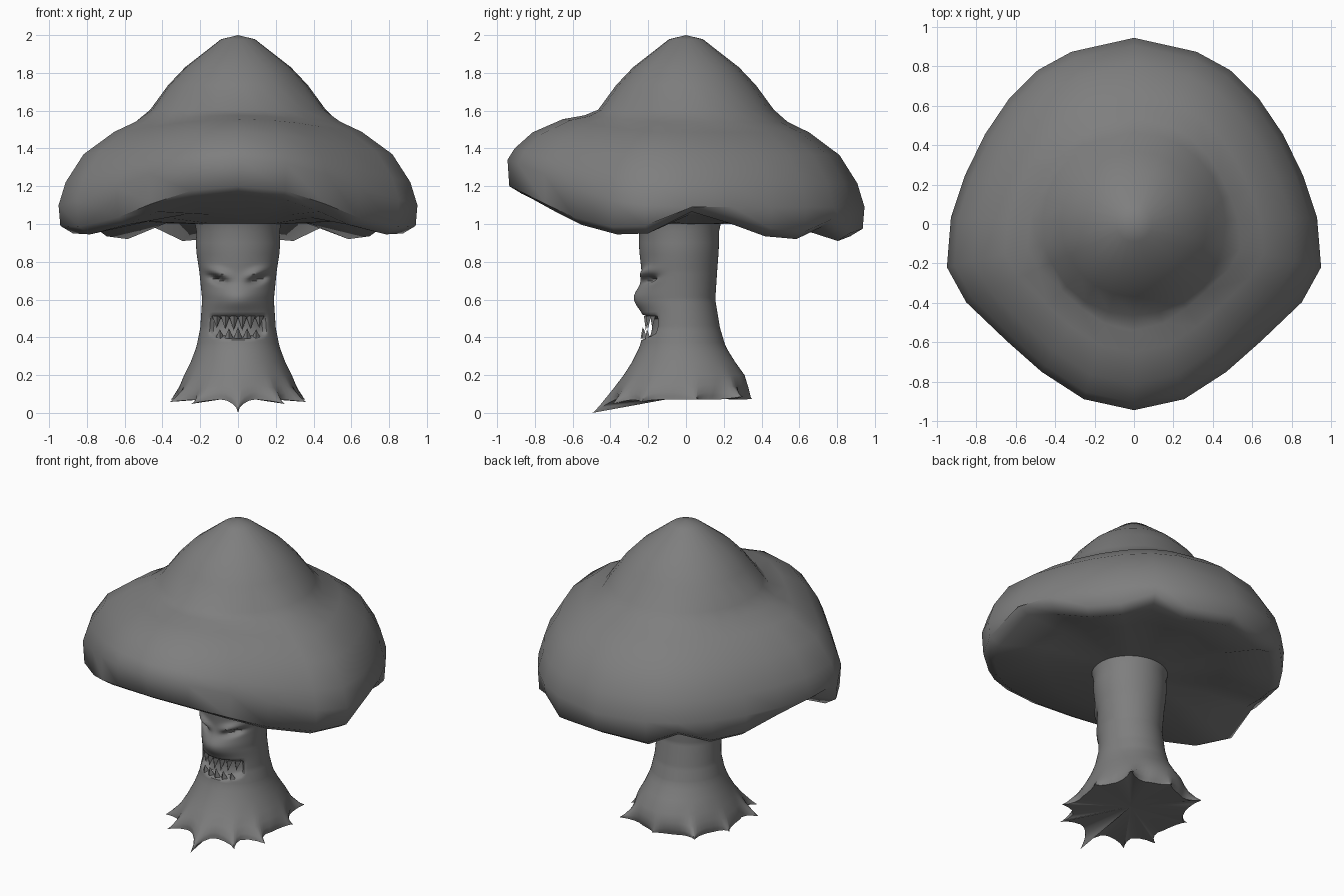
import bpy, bmesh
from math import sin, cos, pi, radians, degrees, sqrt, exp

cube = bpy.data.objects.get("Cube")
if cube:
    bpy.data.objects.remove(cube, do_unlink=True)

grey = bpy.data.materials.new("dull grey")
grey.use_nodes = True
GREY = (0.21, 0.21, 0.21, 1)
grey.diffuse_color = GREY
grey.node_tree.nodes["Principled BSDF"].inputs["Base Color"].default_value = GREY


def finish(bm, name, angle):
    """Turn a bmesh into a smooth shaded object."""
    bmesh.ops.recalc_face_normals(bm, faces=bm.faces)
    mesh = bpy.data.meshes.new(name)
    bm.to_mesh(mesh)
    bm.free()
    mesh.materials.append(grey)
    ob = bpy.data.objects.new(name, mesh)
    bpy.context.collection.objects.link(ob)
    bpy.ops.object.select_all(action='DESELECT')
    ob.select_set(True)
    bpy.context.view_layer.objects.active = ob
    bpy.ops.object.shade_smooth_by_angle(angle=radians(angle))


def loft(rings, pole):
    """Skin closed rings of points, closing the first ring with a pole."""
    bm = bmesh.new()
    loops = [[bm.verts.new(p) for p in ring] for ring in rings]
    tip = bm.verts.new(pole)
    n = len(loops[0])
    for i in range(n):
        j = (i + 1) % n
        bm.faces.new((tip, loops[0][i], loops[0][j]))
        for a, b in zip(loops, loops[1:]):
            bm.faces.new((a[i], a[j], b[j], b[i]))
    return bm


def lerp(a, b, f):
    return a + (b - a) * f


def step(a, b, x):
    f = min(1, max(0, (x - a) / (b - a)))
    return f * f * (3 - 2 * f)


# Cap: rim as (degrees from the front, radius, height of the lower edge)
RIM = [(0, .945, 1.175), (16, .925, 1.15), (32, .885, 1.08), (47, .877, 1.01),
       (65, .94, .96), (77, .975, .965), (92, .93, 1.08), (106, .893, 1.02),
       (121, .883, .95), (135, .898, .935), (148, .921, 1.0), (160, .93, .925),
       (180, .945, .95)]
rim = RIM + [(360 - t, r, z) for t, r, z in RIM[-2:0:-1]]


def cap_column(t, R, zb):
    """Points from the peak, over the brim and in to the stalk."""
    f = max(0, cos(t)) ** 2.2
    under = lerp(min(zb, 1.05), 1.0, .6) + .03
    pts = [(.09, 1.978), (.28, 1.83), (.37, 1.735), (.465, 1.605),
           (.57 * R, 1.54 + .035 * f), (.69 * R, 1.485 + .07 * f),
           (.86 * R, 1.365 + .12 * f), (.96 * R, 1.215 + .185 * f),
           (R, 1.09 + .25 * f), (.99 * R, zb + .025),
           (.92 * R, zb - .015), (.6 * R, under), (.24, 1.0), (.16, 1.0)]
    return [(r * sin(t), -r * cos(t), z) for r, z in pts]


columns = [cap_column(radians(t), r, z) for t, r, z in rim]
finish(loft(list(zip(*columns)), (0, 0, 2)), "mushroom_cap", 55)

# Stalk: (height, half width, front depth, back depth)
STALK = [(.07, .32, -.385, .31), (.11, .32, -.385, .325), (.15, .305, -.365, .325),
         (.2, .285, -.33, .31), (.27, .25, -.285, .26), (.35, .22, -.245, .21),
         (.45, .20, -.22, .18), (.6, .19, -.215, .155), (.75, .205, -.235, .165),
         (.88, .225, -.25, .175), (.96, .22, -.25, .175), (1.03, .235, -.27, .19)]

# Pointed roots: (degrees from the front, reach, height of the tip)
ROOTS = [(0, .495, 0), (33, .47, .045), (58, .45, .055), (100, .365, .07),
         (138, .43, .09), (180, .35, .075)]
ROOTS += [(360 - t, r, z) for t, r, z in ROOTS[1:-1]]


def section(z):
    for a, b in zip(STALK, STALK[1:]):
        if z <= b[0]:
            f = (z - a[0]) / (b[0] - a[0])
            return [lerp(p, q, f) for p, q in zip(a[1:], b[1:])]


def bump(x, z, cx, cz, sx, sz):
    return exp(-((x - cx) / sx) ** 2 - ((z - cz) / sz) ** 2)


def face_relief(x, z):
    """Carved face: muzzle, brows and nose stand out, eyes and mouth sink in."""
    ax = abs(x)
    d = .06 * bump(x, z, 0, .605, .14, .07)
    d += .03 * bump(ax, z, .1, .74 + .3 * (ax - .1), .06, .025)
    d -= .045 * bump(ax, z, .11, .705 + .3 * (ax - .1), .045, .018)
    low = .385 + 1.2 * ax * ax
    mouth = step(.155, .125, ax) * step(low, low + .02, z) * step(.52, .5, z)
    return d - .042 * mouth


def stalk_ring(z, n=90):
    hw, yf, yb = section(z)
    w = step(.2, .07, z) ** 1.5
    ring = []
    for i in range(n):
        t = 2 * pi * i / n
        x = hw * sin(t)
        y = (yf + yb) / 2 - (yb - yf) / 2 * cos(t)
        if cos(t) > 0:
            y -= face_relief(x, z) * step(0, .4, cos(t))
        p = [x, y, z]
        # Pull the foot out to the nearest root tip
        for deg, reach, tip_z in ROOTS:
            gap = abs((degrees(t) - deg + 180) % 360 - 180)
            s = max(0, 1 - gap / 14) ** 1.5 * w
            tip = (reach * sin(radians(deg)), -reach * cos(radians(deg)), tip_z)
            p = [lerp(a, b, s) for a, b in zip(p, tip)]
        ring.append(p)
    return ring


heights = [.07, .09, .11, .15, .2, .27, .33]
heights += [.36 + .0125 * i for i in range(36)] + [.84, .9, .96, 1.0, 1.03]
finish(loft([stalk_ring(z) for z in heights], (0, -.03, .085)), "stalk", 50)


# Teeth: two rows of small pyramids following the curve of the mouth
def tooth_row(name, xs, base, length, width):
    bm = bmesh.new()
    hw, yf, yb = section(base)
    for x in xs:
        y = (yf + yb) / 2 - (yb - yf) / 2 * sqrt(1 - (x / hw) ** 2) + .012
        tip = bm.verts.new((x, y - .008, base + length * (1 - 2 * abs(x))))
        corners = [bm.verts.new((x + dx * width, y + dy * .018, base))
                   for dx, dy in ((-1, .5), (0, -1), (1, .5))]
        bm.faces.new(corners)
        for i in range(3):
            bm.faces.new((corners[i], corners[(i + 1) % 3], tip))
    finish(bm, name, 20)


tooth_row("upper_teeth", [.045 * (i - 2.5) for i in range(6)], .512, -.08, .024)
tooth_row("lower_teeth", [.048 * (i - 2) for i in range(5)], .395, .06, .023)
